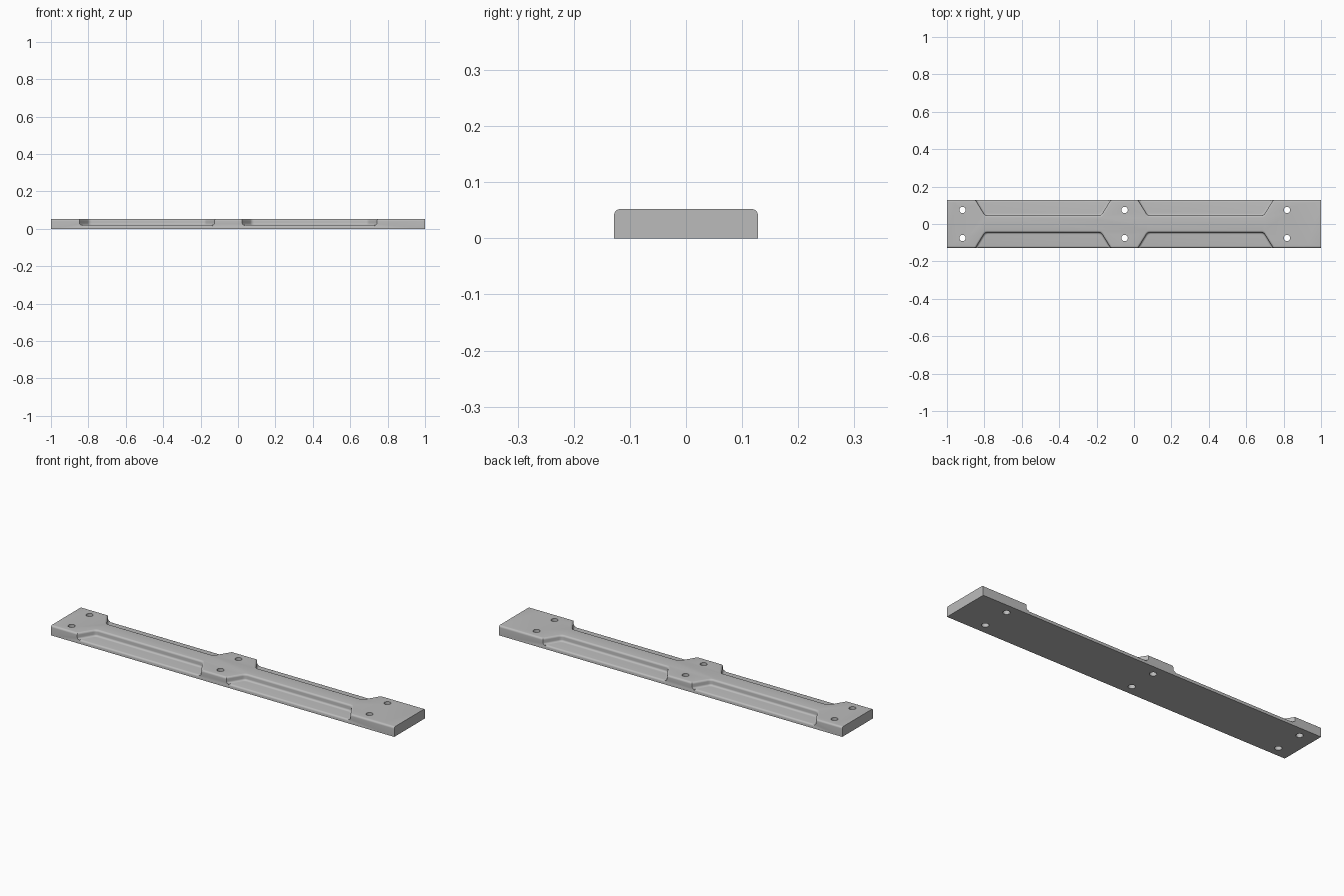
import bpy, bmesh, math
from mathutils import Vector

cube = bpy.data.objects.get("Cube")
if cube:
    bpy.data.objects.remove(cube, do_unlink=True)

HALF_W, TOP, FLOOR, R = 0.128, 0.052, 0.02, 0.01
POCKETS = (-0.486, 0.383)
HOLE_X, HOLE_Y, HOLE_R = (-0.917, -0.05, 0.818), 0.075, 0.017

grey = bpy.data.materials.new("satin grey")
grey.use_nodes = True
grey.diffuse_color = (0.5, 0.5, 0.5, 1)
grey.node_tree.nodes["Principled BSDF"].inputs["Base Color"].default_value = (0.5, 0.5, 0.5, 1)


def loft(name, rings):
    """Closed solid through matching rings of points."""
    bm = bmesh.new()
    loops = [[bm.verts.new(p) for p in ring] for ring in rings]
    for a, b in zip(loops, loops[1:]):
        for i in range(len(a)):
            j = (i + 1) % len(a)
            bm.faces.new((a[i], a[j], b[j], b[i]))
    bm.faces.new(loops[0][::-1])
    bm.faces.new(loops[-1])
    bmesh.ops.recalc_face_normals(bm, faces=bm.faces[:])
    mesh = bpy.data.meshes.new(name)
    bm.to_mesh(mesh)
    bm.free()
    mesh.materials.append(grey)
    obj = bpy.data.objects.new(name, mesh)
    bpy.context.collection.objects.link(obj)
    return obj


def rounded_bar(name, half_x, half_y, bottom, top):
    """Bar along x with both long top edges rounded."""
    arc = [(half_y - R + R * math.cos(t), top - R + R * math.sin(t))
           for t in (math.pi / 2 * i / 6 for i in range(7))]
    profile = [(half_y, bottom)] + arc + [(-y, z) for y, z in arc[::-1]] + [(-half_y, bottom)]
    return loft(name, [[(x, y, z) for y, z in profile] for x in (-half_x, half_x)])


def offset_outline(points, d, radius=0.014):
    """Offset a counter-clockwise outline outwards and round its corners."""
    n, moved = len(points), []
    for i in range(n):
        p = points[i]
        e1 = (p - points[i - 1]).normalized()
        e2 = (points[(i + 1) % n] - p).normalized()
        n1, n2 = Vector((e1.y, -e1.x)), Vector((e2.y, -e2.x))
        moved.append(p + (n1 + n2) * (d / (1 + n1.dot(n2))))
    result = []
    for i in range(n):
        p = moved[i]
        a = p + (moved[i - 1] - p).normalized() * radius
        b = p + (moved[(i + 1) % n] - p).normalized() * radius
        for k in range(5):
            t = k / 4
            result.append(a * (1 - t) ** 2 + p * 2 * t * (1 - t) + b * t * t)
    return result


def boolean(target, tool, operation):
    tool.hide_render = True
    mod = target.modifiers.new(operation.lower(), 'BOOLEAN')
    mod.operation, mod.solver, mod.object = operation, 'EXACT', tool
    bpy.context.view_layer.objects.active = target
    bpy.ops.object.modifier_apply(modifier=mod.name)
    bpy.data.objects.remove(tool, do_unlink=True)


# Raised spine and bosses: outline running past the bar's sides
side = [(-1.2, -0.2)]
for c in POCKETS:
    side += [(c - 0.405, -0.2), (c - 0.31, -0.045), (c + 0.31, -0.045), (c + 0.405, -0.2)]
side.append((1.2, -0.2))
outline = [Vector(p) for p in side] + [Vector((x, -y)) for x, y in side[::-1]]

# Wall section: floor fillet, upright wall, rounded top edge
quarter = [math.pi / 2 * i / 5 for i in range(6)]
wall = [(R, -0.03)]
wall += [(R - R * math.sin(t), FLOOR + R - R * math.cos(t)) for t in quarter]
wall += [(-R + R * math.cos(t), TOP - R + R * math.sin(t)) for t in quarter]
spine = loft("raised_spine", [[(p.x, p.y, z) for p in offset_outline(outline, d)] for d, z in wall])

# Mounting bar: rounded blank trimmed to floor slab plus spine
slab = rounded_bar("floor_slab", 1.1, HALF_W + 0.0004, -0.02, FLOOR)
boolean(spine, slab, 'UNION')
bar = rounded_bar("mounting_bar", 1.0, HALF_W, 0.0, TOP)
boolean(bar, spine, 'INTERSECT')

# Screw holes
for x in HOLE_X:
    for y in (-HOLE_Y, HOLE_Y):
        ring = [(x + HOLE_R * math.cos(a), y + HOLE_R * math.sin(a))
                for a in (math.tau * i / 32 for i in range(32))]
        cutter = loft("hole_cutter", [[(px, py, z) for px, py in ring] for z in (-0.1, 0.1)])
        boolean(bar, cutter, 'DIFFERENCE')

# Smooth the fillets, keep crisp edges
bpy.ops.object.select_all(action='DESELECT')
bar.select_set(True)
bpy.context.view_layer.objects.active = bar
bpy.ops.object.shade_smooth_by_angle(angle=math.radians(30))
